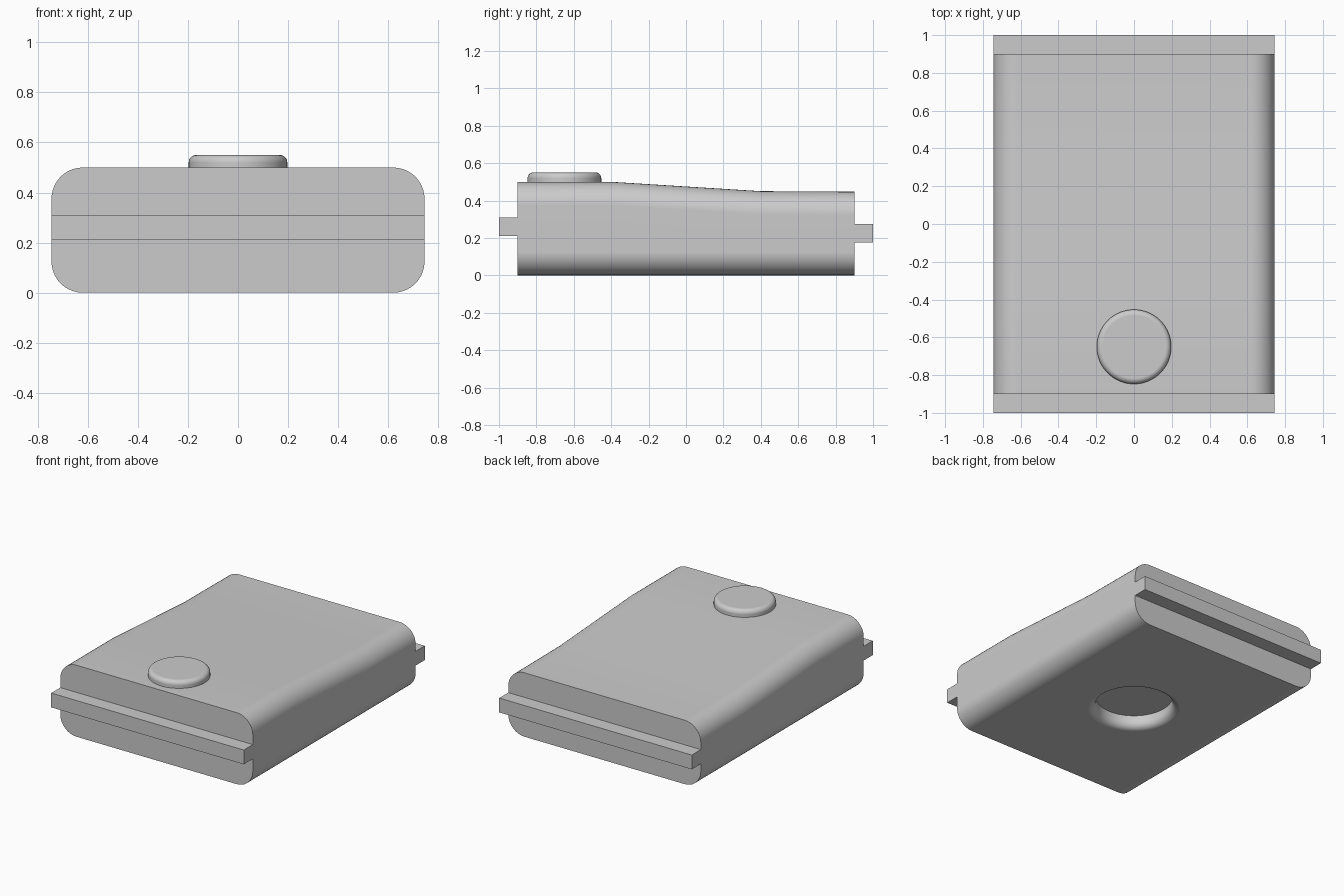
import bpy, bmesh, math

cube = bpy.data.objects.get("Cube")
if cube:
    bpy.data.objects.remove(cube, do_unlink=True)

grey = bpy.data.materials.new("light_grey")
grey.use_nodes = True
grey.diffuse_color = (0.6, 0.6, 0.6, 1)
grey.node_tree.nodes["Principled BSDF"].inputs["Base Color"].default_value = (0.6, 0.6, 0.6, 1)

HALF_W = 0.745
HALF_L = 0.9


def make(name, bm):
    bmesh.ops.recalc_face_normals(bm, faces=bm.faces)
    mesh = bpy.data.meshes.new(name)
    bm.to_mesh(mesh)
    bm.free()
    ob = bpy.data.objects.new(name, mesh)
    bpy.context.collection.objects.link(ob)
    mesh.materials.append(grey)
    return ob


def activate(ob):
    bpy.ops.object.select_all(action="DESELECT")
    ob.select_set(True)
    bpy.context.view_layer.objects.active = ob


def smooth(ob):
    activate(ob)
    bpy.ops.object.shade_smooth_by_angle(angle=math.radians(30))
    mod = ob.modifiers.new("even_normals", "WEIGHTED_NORMAL")
    mod.keep_sharp = True


def loft(name, rings):
    """Skin a list of closed rings and cap both ends."""
    bm = bmesh.new()
    rows = [[bm.verts.new(p) for p in ring] for ring in rings]
    for a, b in zip(rows, rows[1:]):
        for i in range(len(a)):
            j = (i + 1) % len(a)
            bm.faces.new((a[i], a[j], b[j], b[i]))
    bm.faces.new(rows[0])
    bm.faces.new(rows[-1])
    return make(name, bm)


def lathe(name, profile, y, steps=64):
    """Turn (radius, z) points around a vertical axis at the given y."""
    turn = [2 * math.pi * i / steps for i in range(steps)]
    return loft(name, [[(r * math.cos(t), y + r * math.sin(t), z) for t in turn]
                       for r, z in profile])


def section(y, height, radius=0.125, steps=10):
    """Rounded rectangle across the body."""
    ring = []
    for k, (sx, top) in enumerate([(1, True), (-1, True), (-1, False), (1, False)]):
        cx = sx * (HALF_W - radius)
        cz = height - radius if top else radius
        for i in range(steps + 1):
            t = math.pi / 2 * (k + i / steps)
            ring.append((cx + radius * math.cos(t), y, cz + radius * math.sin(t)))
    return ring


def arc(cx, cz, radius, start, end, steps=8):
    return [(cx + radius * math.cos(math.radians(start + (end - start) * i / steps)),
             cz + radius * math.sin(math.radians(start + (end - start) * i / steps)))
            for i in range(steps + 1)]


# Body: thick at the front, sloping to a thinner back
body = loft("body", [section(y, h) for y, h in
                     [(-HALF_L, 0.5), (-0.4, 0.5), (0.4, 0.45), (HALF_L, 0.447)]])

# Round recess with a flared rim in the underside
cutter = lathe("recess_cutter",
               [(0.25, 0.09)] + arc(0.3, 0.05, 0.05, 180, 270) + [(0.3, -0.05)], 0)
cutter.hide_render = True
cut = body.modifiers.new("recess", "BOOLEAN")
cut.operation = "DIFFERENCE"
cut.solver = "EXACT"
cut.object = cutter
activate(body)
bpy.ops.object.modifier_apply(modifier=cut.name)
bpy.data.objects.remove(cutter, do_unlink=True)
smooth(body)

# Round button on top with a softened upper edge
button = lathe("button", [(0.197, 0.48)] + arc(0.167, 0.52, 0.03, 0, 90), -0.65)
smooth(button)

# Full-width tongues on both ends
for name, side, z in [("front_tongue", -1, 0.26), ("back_tongue", 1, 0.225)]:
    bm = bmesh.new()
    bmesh.ops.create_cube(bm, size=1)
    bmesh.ops.scale(bm, vec=(2 * HALF_W, 0.1, 0.1), verts=bm.verts)
    bmesh.ops.translate(bm, vec=(0, side * 0.95, z), verts=bm.verts)
    make(name, bm)
